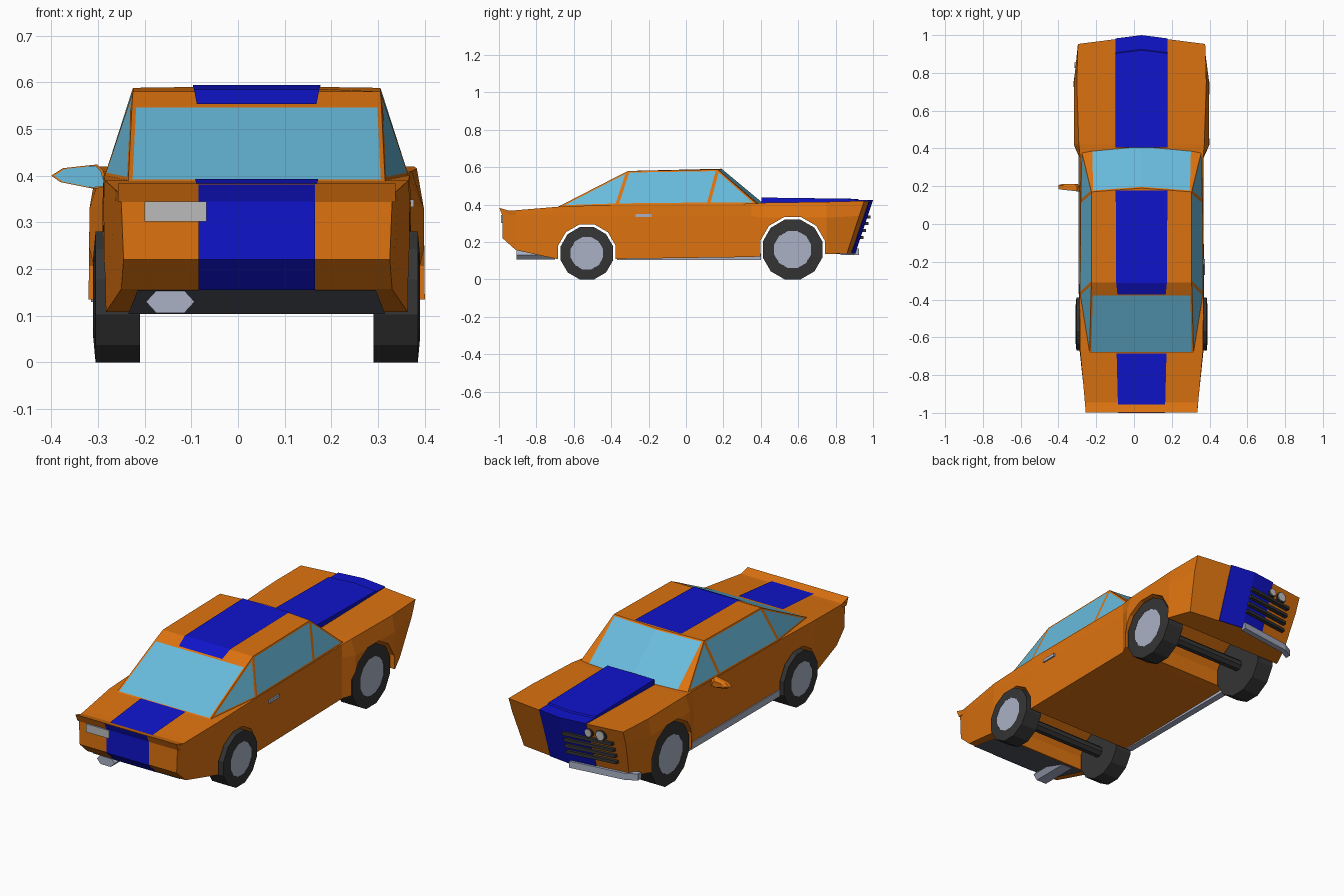
import bpy, bmesh
from math import sin, cos, pi

if "Cube" in bpy.data.objects:
    bpy.data.objects.remove(bpy.data.objects["Cube"])

CX = 0.04   # the car's own centre line; the single door mirror shifts the bounds


def material(name, rgb):
    m = bpy.data.materials.new(name)
    m.diffuse_color = (*rgb, 1)
    m.use_nodes = True
    m.node_tree.nodes["Principled BSDF"].inputs["Base Color"].default_value = m.diffuse_color
    return m


ORANGE = material("orange_paint", (0.72, 0.17, 0.005))
BLUE = material("blue_stripe", (0.005, 0.007, 0.6))
GLASS = material("glass", (0.14, 0.5, 0.72))
BLACK = material("rubber", (0.035, 0.035, 0.035))
METAL = material("metal", (0.4, 0.44, 0.56))
PALE = material("pale_plate", (0.5, 0.5, 0.5))
DARK = material("dark_grey", (0.1, 0.11, 0.14))


def finish(name, bm, *mats):
    bmesh.ops.recalc_face_normals(bm, faces=bm.faces)
    me = bpy.data.meshes.new(name)
    bm.to_mesh(me)
    bm.free()
    ob = bpy.data.objects.new(name, me)
    ob.location.x = CX
    for m in mats:
        me.materials.append(m)
    bpy.context.collection.objects.link(ob)
    return ob


def loft(name, rings, mat, caps=True, closed=True):
    bm = bmesh.new()
    vs = [[bm.verts.new(p) for p in r] for r in rings]
    n = len(rings[0])
    for a, b in zip(vs, vs[1:]):
        for i in range(n if closed else n - 1):
            j = (i + 1) % n
            bm.faces.new((a[i], a[j], b[j], b[i]))
    if caps:
        bm.faces.new(vs[0])
        bm.faces.new(vs[-1])
    return finish(name, bm, mat)


def box(name, x, y, z, mat):
    return loft(name, [[(a, y[0], z[0]), (a, y[1], z[0]), (a, y[1], z[1]), (a, y[0], z[1])]
                       for a in x], mat)


def ribbon(name, pts, mat):
    """Strip across the car through (y, z, half width) points."""
    return loft(name, [[(-w, y, z), (w, y, z)] for y, z, w in pts], mat, False, False)


def lathe(name, profile, centre, side, mat, n=12):
    """Revolve (radius, x) points about the x axis."""
    y, z = centre
    angles = [2 * pi * (i + 0.5) / n for i in range(n)]
    return loft(name, [[(side * x, y + r * sin(a), z - r * cos(a)) for a in angles]
                       for r, x in profile], mat)


def nose_y(x, z):
    return 0.953 + 0.043 * (1 - abs(x) / 0.337) - 0.34 * (0.42 - z)


# Body shell: y, top z, top half, mid z, mid half, bottom z, bottom half
stations = [(-0.98, .365, .297, .345, .29, .22, .285),
            (-0.91, .37, .303, .345, .302, .157, .29),
            (-0.67, .39, .325, .345, .328, .105, .325),
            (-0.37, .40, .328, .34, .33, .11, .33),
            (0.35, .405, .325, .34, .328, .12, .328),
            (0.42, .41, .332, .33, .358, .125, .36),
            (0.75, .415, .343, .33, .358, .135, .36),
            (None, .42, .337, .34, .335, .14, .31)]
bm = bmesh.new()
rings = []
for y, zt, wt, zm, wm, zb, wb in stations:
    pts = [(-wt, zt), (0, zt), (wt, zt), (wm, zm), (wb, zb), (0, zb), (-wb, zb), (-wm, zm)]
    rings.append([bm.verts.new((x, nose_y(x, z) if y is None else y, z)) for x, z in pts])
for a, b in zip(rings, rings[1:]):
    for i in range(8):
        j = (i + 1) % 8
        bm.faces.new((a[i], a[j], b[j], b[i]))
for r in (rings[0], rings[-1]):
    bm.faces.new((r[0], r[1], r[5], r[6], r[7]))
    bm.faces.new((r[1], r[2], r[3], r[4], r[5]))
body = finish("body", bm, ORANGE)

# Wheel arches cut through the body, then wheels and axles
for end, (y, z), R in (("front", (0.57, 0.16), 0.165), ("rear", (-0.53, 0.14), 0.145)):
    cutter = lathe(end + "_arch_cutter", [(R + .014, -.5), (R + .014, .5)], (y, z), 1, ORANGE)
    mod = body.modifiers.new("arch", 'BOOLEAN')
    mod.operation, mod.solver, mod.object = 'DIFFERENCE', 'EXACT', cutter
    bpy.context.view_layer.objects.active = body
    bpy.ops.object.modifier_apply(modifier=mod.name)
    bpy.data.objects.remove(cutter)
    for side, tag in ((-1, "left"), (1, "right")):
        name = f"{end}_{tag}_"
        lathe(name + "tyre", [(.2 * R, .25), (R, .25), (R, .345), (.62 * R, .35), (.6 * R, .32)],
              (y, z), side, BLACK)
        lathe(name + "rim", [(.62 * R, .349), (.58 * R, .349), (.25 * R, .325)], (y, z), side, METAL)
        lathe(name + "hub", [(.22 * R, .32), (.22 * R, .338), (.14 * R, .343)], (y, z), side, BLACK)
    lathe(end + "_axle", [(.03, -.26), (.03, .26)], (y, z), 1, BLACK, 8)

# Cabin: orange frame with inset glass
bm = bmesh.new()
V = lambda x, y, z: bm.verts.new((x, y, z))
wc, rc = V(0, .415, .405), V(0, .19, .592)
sides = []
for s in (-1, 1):
    sides.append(dict(rb=V(s * .275, -.685, .388), rt=V(s * .267, -.37, .55),
                      rr=V(s * .265, -.31, .58), fr=V(s * .265, .17, .588),
                      wb=V(s * .27, .39, .403), b1=V(s * .326, -.37, .398),
                      b2=V(s * .322, .12, .403), b3=V(s * .316, .38, .403)))
windows, screen = [], []
for d in sides:
    for keys in (("rb", "b1", "rr", "rt"), ("b1", "b2", "fr", "rr"), ("b2", "b3", "fr")):
        windows.append(bm.faces.new([d[k] for k in keys]))
    bm.faces.new((d["b3"], d["wb"], d["fr"]))
    screen.append(bm.faces.new((d["wb"], wc, rc, d["fr"])))
l, r = sides
windows.append(bm.faces.new((l["rb"], r["rb"], r["rt"], l["rt"])))
bm.faces.new((l["rt"], r["rt"], r["rr"], l["rr"]))
bm.faces.new((l["rr"], r["rr"], r["fr"], rc, l["fr"]))
bmesh.ops.recalc_face_normals(bm, faces=bm.faces)
bmesh.ops.inset_individual(bm, faces=windows, thickness=.009, use_even_offset=True)
bmesh.ops.inset_region(bm, faces=screen, thickness=.009, use_even_offset=True)
for f in windows + screen:
    f.material_index = 1
finish("cabin", bm, ORANGE, GLASS)

# Raised hood stripe running down the nose
hood = [(.405, .40), (.405, .438), (.92, .431), (.925, .424), (1.0, .424), (.905, .14), (.89, .14), (.96, .40)]
loft("hood_stripe", [[(x, y - (abs(x) * .128 if y > .8 else 0), z) for y, z in hood]
                     for x in (-.138, 0, .138)], BLUE)
# Flat stripes on roof, trunk and tail
ribbon("roof_stripe", [(-.372, .553, .128), (-.312, .584, .134), (.178, .594, .137)], BLUE)
ribbon("trunk_stripe", [(-.685, .393, .132), (-.96, .37, .125)], BLUE)
ribbon("tail_stripe", [(-1.0, .381, .125), (-.985, .345, .125), (-.984, .22, .125),
                       (-.914, .155, .125)], BLUE)

# Tail lip and sloped undertray
lip = [(-.94, .366), (-.999, .383), (-.982, .344), (-.95, .344)]
loft("tail_lip", [[(x, y, z) for y, z in lip] for x in (-.297, .297)], ORANGE)
ribbon("undertray", [(-.912, .155, .255), (-.685, .104, .275)], DARK)

# Number plate panel and exhaust
box("rear_plate", (-.24, -.107), (-.99, -.975), (.302, .345), PALE)
hexagon = [(-.052, 0), (-.03, .024), (.03, .024), (.052, 0), (.03, -.024), (-.03, -.024)]
loft("exhaust", [[(x - .185, y, z + .13) for x, z in hexagon] for y in (-.905, -.7)], METAL)

# Grille bars, headlights and bumper on the nose
for i, z in enumerate((.335, .298, .261, .224)):
    loft(f"grille_bar_{i + 1}", [[(x, nose_y(x, z) + a, z + b) for a, b in
                                  ((-.01, -.008), (.02, -.008), (.02, .008), (-.01, .008))]
                                 for x in (0, -.27)], BLACK)
for name, x, rad in (("inner_headlight", -.145, .024), ("outer_headlight", -.21, .03)):
    y = nose_y(x, .372)
    for part, k, d, mat in (("_ring", 1, .01, BLACK), ("", .8, .014, PALE)):
        loft(name + part, [[(x + k * rad * cos(t * pi / 5), yy, .372 + k * rad * sin(t * pi / 5))
                            for t in range(10)] for yy in (y - .03, y + d)], mat)
loft("front_bumper", [[(x, y + a, z) for a, z in ((-.03, .13), (0, .13), (0, .165), (-.03, .165))]
                      for x, y in ((0, .925), (-.3, .885), (-.355, .855))], METAL)

# Side skirt, door handle and door mirror
box("side_skirt", (-.335, -.30), (-.37, .4), (.105, .14), METAL)
box("door_handle", (.32, .337), (-.27, -.185), (.333, .349), METAL)
shape = [(-.44, .40), (-.415, .416), (-.342, .424), (-.328, .41), (-.318, .375), (-.35, .372), (-.42, .386)]
loft("door_mirror", [[(x, y - (x + .38) * .1, z) for x, z in shape] for y in (.18, .2)]
     + [[(-.375 + (x + .375) * .6, .213, .398 + (z - .398) * .6) for x, z in shape]], ORANGE)
loft("mirror_glass", [[(-.378 + (x + .378) * .9, y - (x + .38) * .1, .398 + (z - .398) * .9)
                       for x, z in shape] for y in (.177, .185)], GLASS)
